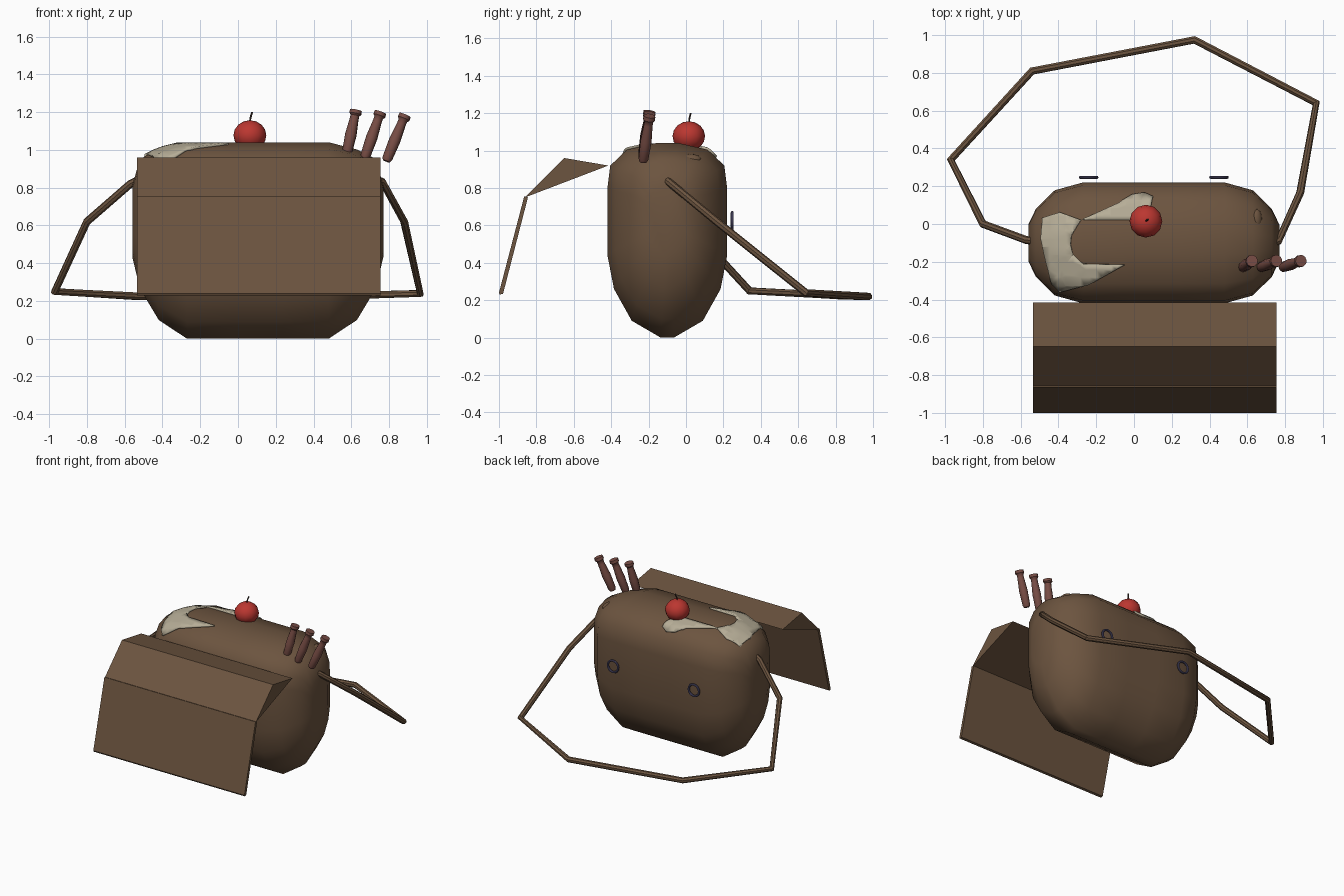
import bpy, bmesh, math
from mathutils import Vector
from mathutils.bvhtree import BVHTree

if "Cube" in bpy.data.objects:
    bpy.data.objects.remove(bpy.data.objects["Cube"])


def material(name, rgb):
    m = bpy.data.materials.new(name)
    m.diffuse_color = (*rgb, 1)
    m.use_nodes = True
    m.node_tree.nodes["Principled BSDF"].inputs["Base Color"].default_value = m.diffuse_color
    return m


BROWN = material("brown leather", (0.150, 0.089, 0.050))
CREAM = material("cream icing", (0.47, 0.42, 0.31))
RED = material("cherry red", (0.50, 0.038, 0.030))
STICK = material("reddish brown", (0.19, 0.075, 0.060))
STEM = material("dark brown", (0.06, 0.035, 0.028))
METAL = material("violet grey", (0.10, 0.09, 0.19))


def finish(obj, name, mat, angle=40):
    obj.name = name
    obj.data.materials.clear()
    obj.data.materials.append(mat)
    bpy.ops.object.select_all(action='DESELECT')
    obj.select_set(True)
    bpy.context.view_layer.objects.active = obj
    bpy.ops.object.shade_smooth_by_angle(angle=math.radians(angle))
    return obj


def from_bmesh(bm, name, mat, angle=40, fix=True):
    if fix:
        bmesh.ops.recalc_face_normals(bm, faces=bm.faces)
    me = bpy.data.meshes.new(name)
    bm.to_mesh(me)
    bm.free()
    obj = bpy.data.objects.new(name, me)
    bpy.context.collection.objects.link(obj)
    return finish(obj, name, mat, angle)


def loft(bm, rings):
    """Skin closed rings of points and cap both ends."""
    rows = [[bm.verts.new(p) for p in r] for r in rings]
    n = len(rows[0])
    for a, b in zip(rows, rows[1:]):
        for i in range(n):
            j = (i + 1) % n
            bm.faces.new((a[i], a[j], b[j], b[i]))
    bm.faces.new(rows[0])
    bm.faces.new(rows[-1])


# bag body: rounded cross-section shrinking towards both ends
half = [(0.035, 0.0), (0.19, 0.09), (0.285, 0.26), (0.32, 0.44), (0.32, 0.80),
        (0.305, 0.92), (0.215, 1.005), (0.06, 1.04)]
section = half + [(-y, z) for y, z in reversed(half)]
CX, CY, CZ = 0.105, -0.10, 0.62
# distance from middle, width scale, upper scale, lower scale
stations = [(0.665, 0.30, 0.45, 0.30), (0.625, 0.56, 0.79, 0.57),
            (0.525, 0.87, 0.91, 0.84), (0.375, 1, 1, 1), (0.13, 1, 1, 1)]
stations = [(-d, *s) for d, *s in stations] + [tuple(s) for s in reversed(stations)]
bm = bmesh.new()
loft(bm, [[(CX + d, CY + y * w, CZ + (z - CZ) * (up if z > CZ else low))
           for y, z in section] for d, w, up, low in stations])
bmesh.ops.recalc_face_normals(bm, faces=bm.faces)
surface = BVHTree.FromBMesh(bm)
from_bmesh(bm, "bag_body", BROWN, 50)


def drape(name, outline):
    """Cut a flat outline into a fine grid and lay it over the bag top."""
    bm = bmesh.new()
    face = bm.faces.new([bm.verts.new((x, y, 0)) for x, y in outline])
    bmesh.ops.triangulate(bm, faces=[face])
    for axis in (0, 1):
        for i in range(-13, 6):
            co, no = Vector(), Vector()
            co[axis], no[axis] = i * 0.04, 1
            bmesh.ops.bisect_plane(bm, geom=bm.verts[:] + bm.edges[:] + bm.faces[:],
                                   plane_co=co, plane_no=no)
    bmesh.ops.triangulate(bm, faces=bm.faces)
    for v in bm.verts:
        hit = surface.ray_cast(Vector((v.co.x, v.co.y, 3)), Vector((0, 0, -1)))
        if hit[0]:
            v.co = hit[0] + hit[1] * 0.012
    bmesh.ops.recalc_face_normals(bm, faces=bm.faces)
    if sum(f.normal.z for f in bm.faces) < 0:
        bmesh.ops.reverse_faces(bm, faces=bm.faces)
    obj = from_bmesh(bm, name, CREAM, 50, fix=False)
    mod = obj.modifiers.new("thickness", 'SOLIDIFY')
    mod.thickness = 0.016
    mod.offset = -1


# icing splashes on the bag top
drape("icing_left", [(-.48, .03), (-.39, .06), (-.28, .02), (-.33, -.06), (-.335, -.11),
                     (-.32, -.16), (-.27, -.21), (-.05, -.215), (-.22, -.31),
                     (-.39, -.355), (-.43, -.31), (-.46, -.21), (-.49, -.08)])
drape("icing_middle", [(-.28, .02), (-.06, .12), (-.01, .15), (.055, .16),
                       (.10, .14), (.09, .09), (.02, .02)])

# open front flap: wedge-shaped hinge and hanging sheet
X0, X1 = -0.535, 0.755


def extrude_x(name, profile):
    bm = bmesh.new()
    loft(bm, [[(x, y, z) for y, z in profile] for x in (X0, X1)])
    from_bmesh(bm, name, BROWN, 30)


extrude_x("flap_hinge", [(-.415, .92), (-.65, .96), (-.86, .75)])
extrude_x("flap_sheet", [(-.865, .755), (-1.0, .24), (-.995, .23), (-.978, .235), (-.845, .75)])


def tube(name, points, radius, mat, res=2):
    cu = bpy.data.curves.new(name, 'CURVE')
    cu.dimensions = '3D'
    cu.bevel_depth = radius
    cu.bevel_resolution = res
    cu.use_fill_caps = True
    sp = cu.splines.new('POLY')
    sp.points.add(len(points) - 1)
    for p, co in zip(sp.points, points):
        p.co = (*co, 1)
    obj = bpy.data.objects.new(name, cu)
    bpy.context.collection.objects.link(obj)
    bpy.ops.object.select_all(action='DESELECT')
    obj.select_set(True)
    bpy.context.view_layer.objects.active = obj
    bpy.ops.object.convert(target='MESH')
    return finish(bpy.context.view_layer.objects.active, name, mat)


# shoulder strap
tube("strap", [(-.53, -.09, .84), (-.57, -.085, .82), (-.80, 0, .62), (-.97, .34, .25),
               (-.54, .81, .225), (.32, .975, .22), (.965, .64, .24), (.88, .165, .62),
               (.765, -.09, .83), (.74, -.10, .84)], 0.021, BROWN)

# cherry and stem
bpy.ops.mesh.primitive_uv_sphere_add(segments=12, ring_count=8, radius=1, location=(.063, .015, 1.077))
cherry = bpy.context.object
cherry.scale = (.087, .087, .08)
finish(cherry, "cherry", RED, 50)
tube("cherry_stem", [(.062, .015, 1.14), (.066, .018, 1.17), (.075, .025, 1.2)], 0.005, STEM, 1)

# small bump on the bag top
bpy.ops.mesh.primitive_uv_sphere_add(segments=12, ring_count=8, radius=1, location=(.65, .025, .955))
bump = bpy.context.object
bump.scale = (.03, .055, .025)
bump.rotation_euler = (0, math.radians(35), 0)
finish(bump, "top_bump", BROWN, 50)

# three sticks with flared ends
stick_profile = [(0, .020), (.06, .027), (.45, .031), (.80, .024), (.88, .024), (.92, .033), (1, .032)]
for n, (a, b) in enumerate([((.575, -.23, .975), (.625, -.195, 1.21)),
                            ((.67, -.23, .955), (.755, -.195, 1.20)),
                            ((.785, -.23, .94), (.885, -.195, 1.185))]):
    a, b = Vector(a), Vector(b)
    axis = b - a
    u = axis.orthogonal().normalized()
    v = axis.normalized().cross(u)
    bm = bmesh.new()
    loft(bm, [[a + axis * t + (u * math.cos(k * math.pi / 5) + v * math.sin(k * math.pi / 5)) * r
               for k in range(10)] for t, r in stick_profile])
    from_bmesh(bm, f"stick_{n + 1}", STICK)

# metal rings on the back
for n, x in enumerate((-.24, .45)):
    bpy.ops.mesh.primitive_torus_add(location=(x, .247, .625), rotation=(math.pi / 2, 0, 0),
                                     major_segments=16, minor_segments=8,
                                     major_radius=.044, minor_radius=.008)
    finish(bpy.context.object, f"back_ring_{n + 1}", METAL)
